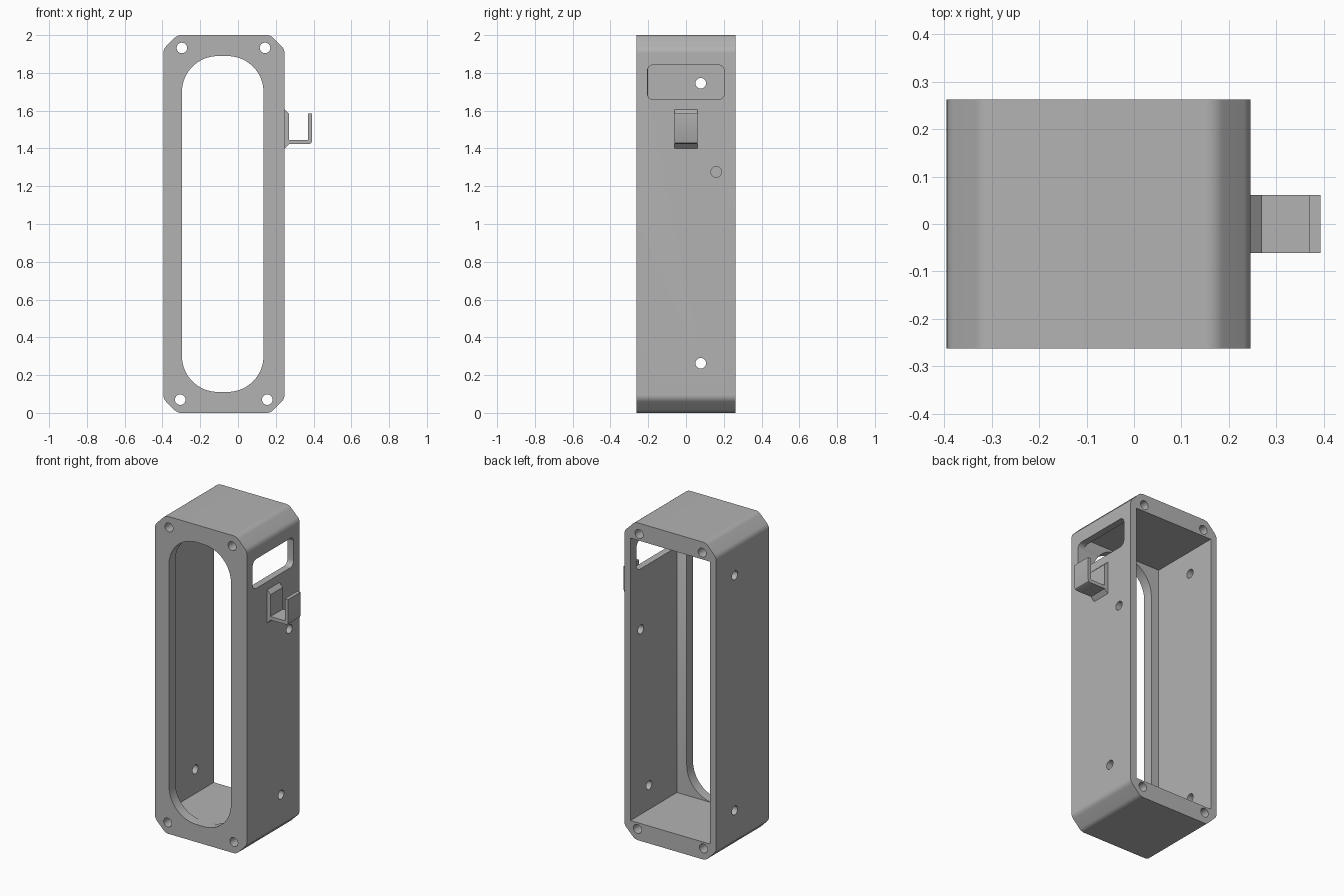
import bpy, bmesh, math
from mathutils import Vector

if "Cube" in bpy.data.objects:
    bpy.data.objects.remove(bpy.data.objects["Cube"])

grey = bpy.data.materials.new("light grey")
grey.diffuse_color = (0.45, 0.45, 0.45, 1)
grey.use_nodes = True
grey.node_tree.nodes["Principled BSDF"].inputs["Base Color"].default_value = grey.diffuse_color


def rounded(points, radius, steps=8):
    """Round the corners of a convex outline with true tangent arcs."""
    pts = [Vector(p) for p in points]
    out = []
    for i, p in enumerate(pts):
        a = (pts[i - 1] - p).normalized()
        b = (pts[(i + 1) % len(pts)] - p).normalized()
        half = a.angle(b) / 2
        start = p + a * radius / math.tan(half)
        centre = p + (a + b).normalized() * radius / math.sin(half)
        r0 = start - centre
        turn = math.pi - 2 * half
        side = (a * -1)
        for k in range(steps + 1):
            t = turn * k / steps
            out.append(centre + r0 * math.cos(t) + side * radius * math.sin(t))
    return out


def box(u0, u1, v0, v1):
    return [(u0, v0), (u1, v0), (u1, v1), (u0, v1)]


def circle(u, v, r=0.028, n=32):
    return [(u + r * math.cos(2 * math.pi * k / n),
             v + r * math.sin(2 * math.pi * k / n)) for k in range(n)]


def extrude(name, outline, axis, lo, hi):
    """Prism from an outline: (x, z) along y, or (y, z) along x."""
    bm = bmesh.new()
    place = (lambda u, v, d: (u, d, v)) if axis == 'y' else (lambda u, v, d: (d, u, v))
    rings = [[bm.verts.new(place(p[0], p[1], d)) for p in outline] for d in (lo, hi)]
    n = len(outline)
    bm.faces.new(rings[0])
    bm.faces.new(rings[1])
    for i in range(n):
        j = (i + 1) % n
        bm.faces.new((rings[0][i], rings[0][j], rings[1][j], rings[1][i]))
    bmesh.ops.recalc_face_normals(bm, faces=bm.faces)
    mesh = bpy.data.meshes.new(name)
    bm.to_mesh(mesh)
    bm.free()
    mesh.materials.append(grey)
    ob = bpy.data.objects.new(name, mesh)
    bpy.context.collection.objects.link(ob)
    return ob


def activate(ob):
    bpy.ops.object.select_all(action='DESELECT')
    ob.select_set(True)
    bpy.context.view_layer.objects.active = ob


def cut(target, cutter):
    cutter.hide_render = True
    mod = target.modifiers.new("cut", 'BOOLEAN')
    mod.operation = 'DIFFERENCE'
    mod.solver = 'EXACT'
    mod.object = cutter
    activate(target)
    bpy.ops.object.modifier_apply(modifier=mod.name)
    bpy.data.objects.remove(cutter)


# Housing: tall block with softened chamfered corners
L, R, T, C, D = -0.395, 0.246, 2.0, 0.074, 0.263
outline = [(L + C, 0), (R - C, 0), (R, C), (R, T - C),
           (R - C, T), (L + C, T), (L, T - C), (L, C)]
housing = extrude("housing", rounded(outline, 0.05), 'y', -D, D)

# Cavity open to the back, and rounded front opening
cut(housing, extrude("cavity", box(-0.352, 0.203, 0.11, 1.89), 'y', -0.20, 0.4))
cut(housing, extrude("front_opening",
                     rounded(box(-0.297, 0.135, 0.111, 1.889), 0.19, 16), 'y', -0.4, -0.1))

# Screw holes running front to back
for x, z in ((-0.297, 1.932), (0.143, 1.932), (-0.306, 0.07), (0.155, 0.07)):
    cut(housing, extrude("screw_hole", circle(x, z), 'y', -0.4, 0.4))

# Side wall holes: two pairs through both walls, one on the right only
for y, z, x0 in ((0.078, 1.745, -0.6), (0.078, 0.263, -0.6), (0.16, 1.276, 0.1)):
    cut(housing, extrude("side_hole", circle(y, z), 'x', x0, 0.6))

# Window in the right wall
cut(housing, extrude("window", rounded(box(-0.205, 0.203, 1.658, 1.843), 0.035), 'x', 0.1, 0.4))

# Hook on the right wall
hook = extrude("hook", [(0.245, 1.608), (0.270, 1.583), (0.270, 1.445), (0.370, 1.445),
                        (0.370, 1.585), (0.393, 1.585), (0.393, 1.438), (0.388, 1.428),
                        (0.378, 1.423), (0.270, 1.423), (0.245, 1.398)], 'y', -0.061, 0.061)

for ob in (housing, hook):
    activate(ob)
    bpy.ops.object.shade_smooth_by_angle(angle=math.radians(30))
